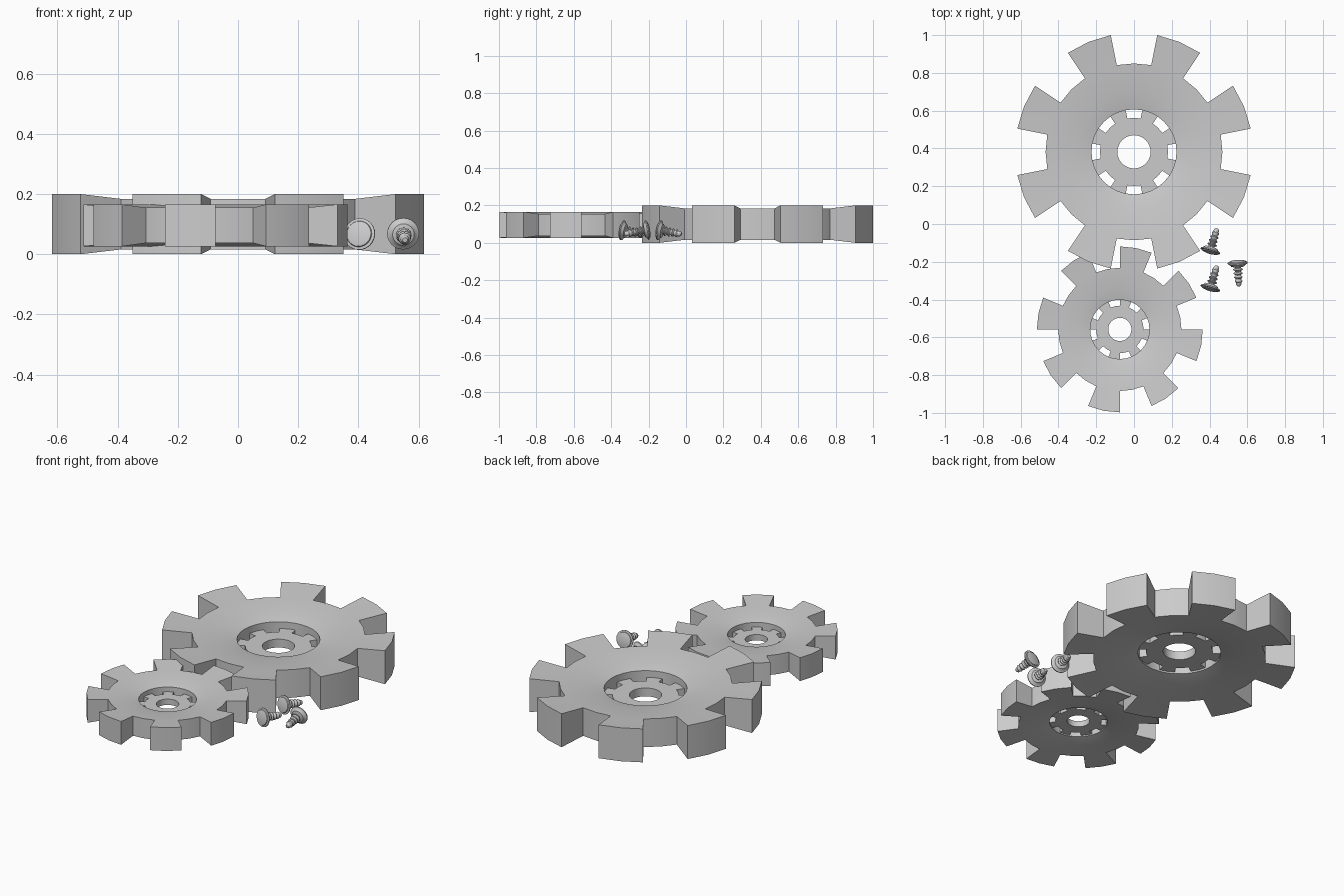
import bpy, bmesh, math
from mathutils import Vector, Matrix

if "Cube" in bpy.data.objects:
    bpy.data.objects.remove(bpy.data.objects["Cube"])

metal = bpy.data.materials.new("grey_metal")
metal.use_nodes = True
GREY = (0.6, 0.6, 0.6, 1)
metal.diffuse_color = GREY
metal.node_tree.nodes["Principled BSDF"].inputs["Base Color"].default_value = GREY

SEGMENTS = 32


def is_tooth(a):
    return a % 4 in (1, 2)


def finish(bm, name, matrix, angle):
    bmesh.ops.recalc_face_normals(bm, faces=bm.faces)
    mesh = bpy.data.meshes.new(name)
    bm.to_mesh(mesh)
    bm.free()
    mesh.materials.append(metal)
    obj = bpy.data.objects.new(name, mesh)
    obj.matrix_world = matrix
    bpy.context.collection.objects.link(obj)
    bpy.ops.object.select_all(action='DESELECT')
    obj.select_set(True)
    bpy.context.view_layer.objects.active = obj
    bpy.ops.object.shade_smooth_by_angle(angle=math.radians(angle))
    return obj


def toothed_plate(name, rings, matrix):
    """Solid of revolution from (radius, bottom, top) rings; the outermost band only has teeth."""
    bm = bmesh.new()
    verts = {}

    def vert(ring, a, side):
        key = (ring, a % SEGMENTS, side)
        if key not in verts:
            r = rings[ring][0]
            t = math.tau * a / SEGMENTS
            verts[key] = bm.verts.new((r * math.cos(t), r * math.sin(t), rings[ring][1 + side]))
        return verts[key]

    # top and bottom skins
    for ring in range(len(rings) - 1):
        for a in range(SEGMENTS):
            if ring == len(rings) - 2 and not is_tooth(a):
                continue
            corners = [(ring, a), (ring + 1, a), (ring + 1, a + 1), (ring, a + 1)]
            for side in (0, 1):
                bm.faces.new([vert(*c, side) for c in corners])

    # walls joining the open edges of the two skins
    twin = {verts[(r, a, 1)]: verts[(r, a, 0)] for r, a, s in list(verts) if s == 1}
    for edge in [e for e in bm.edges if e.is_boundary and e.verts[0] in twin]:
        u, v = edge.verts
        bm.faces.new([u, v, twin[v], twin[u]])
    return finish(bm, name, matrix, 30)


def gear(prefix, x, y, z, scale, turn):
    matrix = (Matrix.Translation((x, y, z)) @ Matrix.Rotation(math.radians(turn), 4, 'Z')
              @ Matrix.Scale(scale, 4))
    toothed_plate(prefix + "_gear_rim",
                  [(0.225, -0.05, 0.05), (0.31, -0.07, 0.07),
                   (0.468, -0.084, 0.084), (0.63, -0.1, 0.1)], matrix)
    toothed_plate(prefix + "_gear_hub",
                  [(0.088, -0.04, 0.01), (0.18, -0.04, 0.01), (0.228, -0.04, 0.01)], matrix)


def screw(name, head, tip):
    # head from domed face to flange, then ridged shank and blunt point
    profile = [(0, 0), (0.025, 0.001), (0.042, 0.005), (0.044, 0.009), (0.053, 0.011),
               (0.053, 0.017), (0.04, 0.024), (0.036, 0.031), (0.017, 0.035)]
    pitch = 0.021
    for i in range(4):
        z = 0.04 + i * pitch
        profile += [(0.016, z), (0.026 - 0.002 * i, z + 0.007),
                    (0.026 - 0.002 * i, z + 0.01), (0.015, z + 0.016)]
    profile += [(0.014, 0.13), (0.008, 0.138), (0, 0.139)]
    bm = bmesh.new()
    points = [bm.verts.new((r, 0, z)) for r, z in profile]
    edges = [bm.edges.new(pair) for pair in zip(points, points[1:])]
    bmesh.ops.spin(bm, geom=points + edges, cent=(0, 0, 0), axis=(0, 0, 1),
                   angle=math.tau, steps=24, use_merge=True)
    bmesh.ops.remove_doubles(bm, verts=bm.verts, dist=0.0001)
    head, tip = Vector(head), Vector(tip)
    turn = (tip - head).to_track_quat('Z', 'Y').to_matrix().to_4x4()
    finish(bm, name, Matrix.Translation(head) @ turn, 32)


gear("large", 0, 0.382, 0.1, 1, 0)
gear("small", -0.075, -0.558, 0.096, 0.697, 11.25)

# loose screws lying beside the gears
screw("screw_back", (0.4, -0.155, 0.069), (0.438, -0.028, 0.047))
screw("screw_front", (0.4, -0.352, 0.069), (0.438, -0.225, 0.047))
screw("screw_side", (0.548, -0.193, 0.071), (0.555, -0.329, 0.047))
